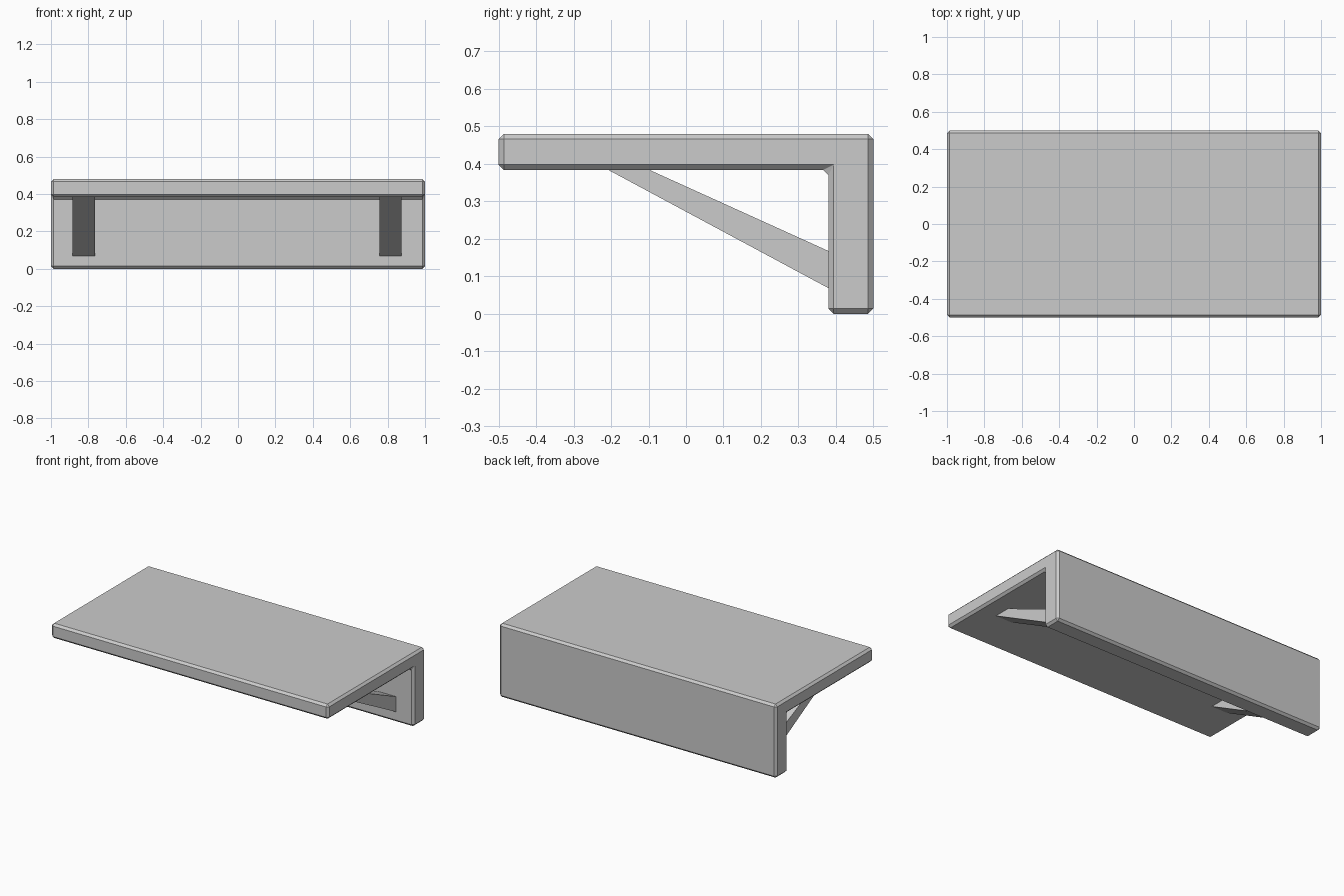
import bpy, bmesh

if "Cube" in bpy.data.objects:
    bpy.data.objects.remove(bpy.data.objects["Cube"])


def extrude_profile(name, profile, x0, x1):
    """Extrude a (y, z) outline along x."""
    bm = bmesh.new()
    face = bm.faces.new([bm.verts.new((x0, y, z)) for y, z in profile])
    ext = bmesh.ops.extrude_face_region(bm, geom=[face])
    new = [v for v in ext["geom"] if isinstance(v, bmesh.types.BMVert)]
    bmesh.ops.translate(bm, verts=new, vec=(x1 - x0, 0, 0))
    bmesh.ops.recalc_face_normals(bm, faces=bm.faces)
    mesh = bpy.data.meshes.new(name)
    bm.to_mesh(mesh)
    bm.free()
    obj = bpy.data.objects.new(name, mesh)
    bpy.context.collection.objects.link(obj)
    return obj


# L-shaped shelf: flat top with a rear wall plate
shelf = extrude_profile("shelf", [(-0.5, 0.384), (0.38, 0.384), (0.38, 0.0),
                                  (0.5, 0.0), (0.5, 0.48), (-0.5, 0.48)], -1, 1)
bevel = shelf.modifiers.new("chamfer", "BEVEL")
bevel.width = 0.014
bevel.segments = 1

# Tapered diagonal braces, ends sunk slightly into the shelf
brace = [(-0.219, 0.39), (-0.111, 0.39), (0.39, 0.163), (0.39, 0.063)]
for side, x0, x1 in (("left", -0.885, -0.765), ("right", 0.757, 0.873)):
    extrude_profile(side + "_brace", brace, x0, x1)
